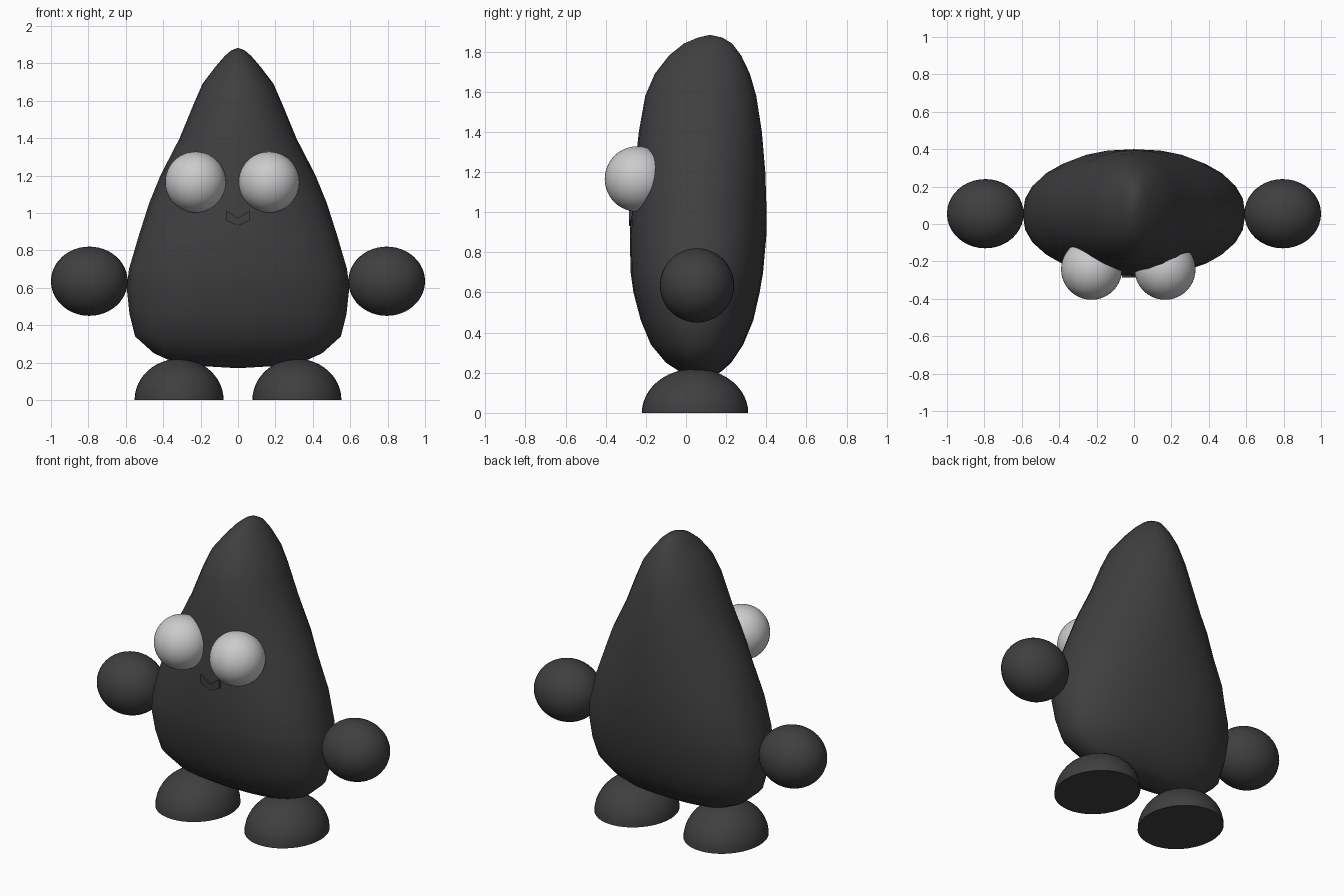
import bpy, bmesh, math

if "Cube" in bpy.data.objects:
    bpy.data.objects.remove(bpy.data.objects["Cube"])


def material(name, value):
    m = bpy.data.materials.new(name)
    m.diffuse_color = (value, value, value, 1)
    m.use_nodes = True
    m.node_tree.nodes["Principled BSDF"].inputs["Base Color"].default_value = m.diffuse_color
    return m


CHARCOAL = material("charcoal", 0.05)
LIGHT_GREY = material("light grey", 0.6)


def finish(name, bm, mat, smooth=True, angle=50):
    bmesh.ops.recalc_face_normals(bm, faces=bm.faces)
    mesh = bpy.data.meshes.new(name)
    bm.to_mesh(mesh)
    bm.free()
    mesh.materials.append(mat)
    ob = bpy.data.objects.new(name, mesh)
    bpy.context.collection.objects.link(ob)
    if smooth:
        bpy.ops.object.select_all(action='DESELECT')
        ob.select_set(True)
        bpy.context.view_layer.objects.active = ob
        bpy.ops.object.shade_smooth_by_angle(angle=math.radians(angle))
    return ob


def ellipsoid(name, centre, radii, mat, half=False):
    bm = bmesh.new()
    bmesh.ops.create_uvsphere(bm, u_segments=40, v_segments=24, radius=1)
    if half:  # keep the upper dome and close its flat sole
        geom = bm.verts[:] + bm.edges[:] + bm.faces[:]
        bmesh.ops.bisect_plane(bm, geom=geom, dist=1e-5, plane_co=(0, 0, 0),
                               plane_no=(0, 0, 1), clear_inner=True)
        bmesh.ops.holes_fill(bm, edges=[e for e in bm.edges if e.is_boundary], sides=0)
    bmesh.ops.scale(bm, vec=radii, verts=bm.verts)
    bmesh.ops.translate(bm, vec=centre, verts=bm.verts)
    return finish(name, bm, mat)


# Body: rounded sections (height, half width, front y, back y)
SECTIONS = [
    (0.185, 0.26, 0.01, 0.14), (0.205, 0.35, -0.03, 0.175), (0.25, 0.45, -0.10, 0.225),
    (0.34, 0.55, -0.175, 0.285), (0.46, 0.58, -0.225, 0.335), (0.60, 0.595, -0.262, 0.367),
    (0.70, 0.583, -0.276, 0.384), (0.88, 0.53, -0.28, 0.40), (1.05, 0.476, -0.272, 0.40),
    (1.20, 0.415, -0.257, 0.395), (1.40, 0.312, -0.235, 0.378), (1.58, 0.238, -0.203, 0.35),
    (1.69, 0.19, -0.155, 0.318), (1.78, 0.122, -0.085, 0.275), (1.84, 0.07, -0.01, 0.23),
    (1.87, 0.035, 0.06, 0.18),
]
SIDES = 28


def signed_power(v, p):
    return math.copysign(abs(v) ** p, v)


bm = bmesh.new()
rings = []
for z, w, front, back in SECTIONS:
    p = 0.88 if z < 1.0 else 1.0  # squarer lower down, oval above
    cy, ry = (front + back) / 2, (back - front) / 2
    ring = []
    for i in range(SIDES):
        a = 2 * math.pi * i / SIDES
        ring.append(bm.verts.new((w * signed_power(math.cos(a), p),
                                  cy + ry * signed_power(math.sin(a), p), z)))
    rings.append(ring)
for lo, hi in zip(rings, rings[1:]):
    for i in range(SIDES):
        j = (i + 1) % SIDES
        bm.faces.new((lo[i], lo[j], hi[j], hi[i]))
for ring, tip in ((rings[0], (0, 0.075, 0.17)), (rings[-1], (0, 0.12, 1.883))):
    v = bm.verts.new(tip)
    for i in range(SIDES):
        bm.faces.new((ring[i], ring[(i + 1) % SIDES], v))
finish("body", bm, CHARCOAL, angle=80)

# Hands and feet
for side, s in (("left", -1), ("right", 1)):
    ellipsoid(side + "_hand", (0.795 * s, 0.055, 0.635), (0.205, 0.185, 0.185), CHARCOAL)
    ellipsoid(side + "_foot", (0.315 * s, 0.045, 0), (0.238, 0.265, 0.22), CHARCOAL, half=True)

# Eyes, set slightly off centre
for side, x in (("left", -0.227), ("right", 0.166)):
    ellipsoid(side + "_eye", (x, -0.242, 1.165), (0.163, 0.163, 0.163), LIGHT_GREY)

# Mouth: small chevron block
bm = bmesh.new()
outline = [(-0.065, 1.015), (-0.065, 0.96), (0, 0.932), (0.065, 0.96), (0.065, 1.015), (0, 0.972)]
front = [bm.verts.new((x, -0.285, z)) for x, z in outline]
back = [bm.verts.new((x, -0.22, z)) for x, z in outline]
bm.faces.new(front)
bm.faces.new(back[::-1])
for i in range(6):
    j = (i + 1) % 6
    bm.faces.new((front[i], front[j], back[j], back[i]))
finish("mouth", bm, CHARCOAL, smooth=False)
